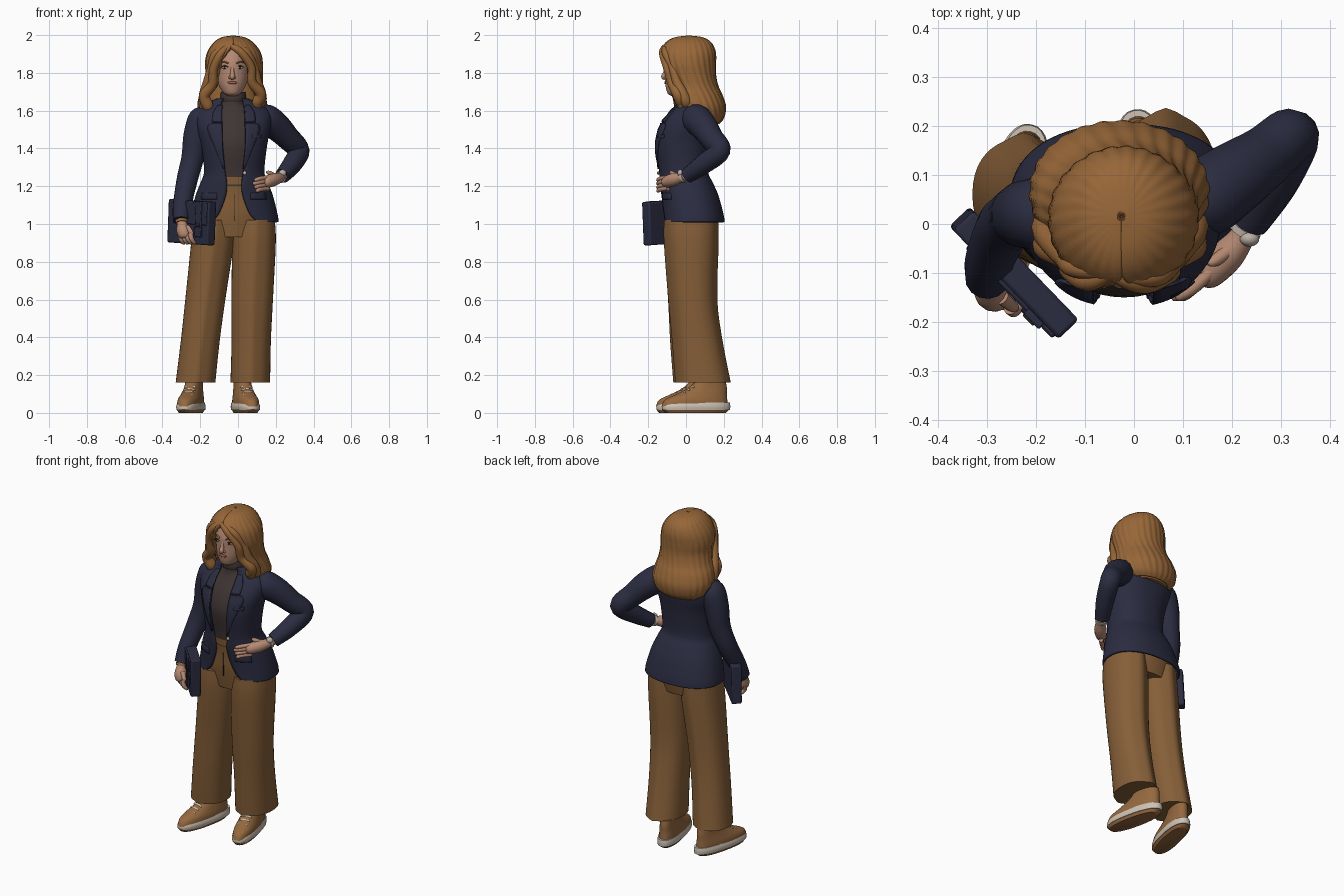
import bpy, bmesh, math
from mathutils import Vector

old = bpy.data.objects.get("Cube")
if old:
    bpy.data.objects.remove(old, do_unlink=True)


def material(name, r, g, b):
    m = bpy.data.materials.new(name)
    m.use_nodes = True
    m.diffuse_color = (r, g, b, 1)
    bsdf = m.node_tree.nodes["Principled BSDF"]
    bsdf.inputs["Base Color"].default_value = (r, g, b, 1)
    bsdf.inputs["Roughness"].default_value = .8
    return m


HAIR = material("copper_hair", .31, .135, .04)
PANTS = material("tan_trousers", .24, .115, .04)
NAVY = material("navy_cloth", .024, .025, .052)
SHIRT = material("dark_knit", .048, .036, .034)
SKIN = material("skin", .46, .25, .17)
SHOE = material("shoe_leather", .3, .14, .05)
SOLE = material("off_white", .62, .54, .46)
DARK = material("dark_brown", .03, .018, .014)
LIPS = material("lips", .33, .1, .085)
METAL = material("pale_metal", .5, .43, .38)


def finish(obj, mat, angle=40):
    """Give an object its colour and smooth shading."""
    obj.data.materials.append(mat)
    bpy.ops.object.select_all(action='DESELECT')
    bpy.context.view_layer.objects.active = obj
    obj.select_set(True)
    bpy.ops.object.shade_smooth_by_angle(angle=math.radians(angle))
    return obj


def mesh_object(name, bm, mat, angle=40):
    me = bpy.data.meshes.new(name)
    bm.to_mesh(me)
    bm.free()
    obj = bpy.data.objects.new(name, me)
    bpy.context.collection.objects.link(obj)
    return finish(obj, mat, angle)


def resample(rows, k):
    """Smooth curve through the given rows, k steps between each pair."""
    out = []
    for i in range(len(rows) - 1):
        p0, p1, p2 = rows[max(i - 1, 0)], rows[i], rows[i + 1]
        p3 = rows[min(i + 2, len(rows) - 1)]
        for j in range(k):
            t = j / k
            out.append([b + t * ((c - a) / 2 + t * (a - 2.5 * b + 2 * c - d / 2
                        + t * (1.5 * (b - c) + (d - a) / 2)))
                        for a, b, c, d in zip(p0, p1, p2, p3)])
    return out + [list(rows[-1])]


def loft(name, mat, rows, n=40, e=1, k=4, crease=0, ripple=0, thick=0):
    """Stack rings (z, cx, cy, rx, ry[, front gap half width]) from the bottom up."""
    bm = bmesh.new()
    is_open = len(rows[0]) == 6
    rings = []
    for row in resample(rows, k):
        z, cx, cy, rx, ry = row[:5]
        start = math.asin(min(max(row[5], 0) / rx, .98) ** (1 / e)) if is_open else 0
        ring = []
        for i in range(n + is_open):
            t = start + (math.tau - 2 * start) * i / n
            s, c = math.sin(t), math.cos(t)
            f = 1 + ripple * math.sin(26 * t + 25 * z)
            x = math.copysign(abs(s) ** e, s) * rx * f
            y = -math.copysign(abs(c) ** e, c) * (ry * f + crease * math.exp(-(s / .2) ** 2))
            ring.append(bm.verts.new((cx + x, cy + y, z)))
        rings.append(ring)
    for a, b in zip(rings, rings[1:]):
        for i in range(n):
            j = (i + 1) % len(a)
            bm.faces.new((a[i], a[j], b[j], b[i]))
    if not is_open:
        bm.faces.new(rings[0][::-1])
        bm.faces.new(rings[-1])
    obj = mesh_object(name, bm, mat, 50)
    if thick:
        mod = obj.modifiers.new("thickness", 'SOLIDIFY')
        mod.thickness, mod.offset = thick, -1
    return obj


def tube(name, mat, pts, k=5):
    """Round limb or lock through points (x, y, z, radius)."""
    cu = bpy.data.curves.new(name, 'CURVE')
    cu.dimensions, cu.bevel_depth, cu.bevel_resolution = '3D', 1, 5
    cu.use_fill_caps = True
    path = resample(pts, k)
    sp = cu.splines.new('POLY')
    sp.points.add(len(path) - 1)
    for p, (x, y, z, r) in zip(sp.points, path):
        p.co, p.radius = (x, y, z, 1), r
    obj = bpy.data.objects.new(name, cu)
    bpy.context.collection.objects.link(obj)
    bpy.ops.object.select_all(action='DESELECT')
    bpy.context.view_layer.objects.active = obj
    obj.select_set(True)
    bpy.ops.object.convert(target='MESH')
    return finish(bpy.context.object, mat, 60)


def ball(name, mat, loc, scale, turn=0):
    bpy.ops.mesh.primitive_uv_sphere_add(segments=20, ring_count=12, radius=1, location=loc)
    obj = bpy.context.object
    obj.name, obj.scale, obj.rotation_euler.z = name, scale, turn
    return finish(obj, mat, 60)


def box(name, mat, loc, size, parent=None, bevel=.008):
    bpy.ops.mesh.primitive_cube_add(size=1, location=loc)
    obj = bpy.context.object
    obj.name, obj.scale, obj.parent = name, size, parent
    bpy.ops.object.transform_apply(location=False, rotation=False, scale=True)
    mod = obj.modifiers.new("soft_edges", 'BEVEL')
    mod.width, mod.segments = bevel, 2
    return finish(obj, mat)


# Jacket shell, open at the front
jacket = [(1.01, -.02, .04, .235, .165, .13), (1.05, -.02, .037, .23, .162, .085),
          (1.15, -.02, .02, .205, .152, .045), (1.22, -.02, 0, .178, .142, .04),
          (1.28, -.02, -.015, .16, .132, .05), (1.42, -.02, -.02, .175, .145, .063),
          (1.52, -.025, 0, .2, .14, .063), (1.59, -.03, .02, .2, .11, .065),
          (1.635, -.03, .03, .15, .08, .06), (1.665, -.028, .015, .08, .075, .05)]
E = .88
loft("jacket", NAVY, jacket, n=56, e=E, thick=.012)
fine_jacket = resample(jacket, 8)


def jacket_patch(name, rows, lift=.006, cols=5):
    """Thin cloth panel on the jacket front from rows (z, x start, x end)."""
    bm = bmesh.new()
    grid = []
    for z, x0, x1 in resample(rows, 3):
        _, cx, cy, rx, ry, _ = min(fine_jacket, key=lambda r: abs(r[0] - z))
        line = []
        for i in range(cols):
            x = x0 + (x1 - x0) * i / (cols - 1)
            u = min(abs((x - cx) / rx), .99) ** (2 / E)
            line.append(bm.verts.new((x, cy - ry * (1 - u) ** (E / 2) - lift, z)))
        grid.append(line)
    for a, b in zip(grid, grid[1:]):
        for i in range(cols - 1):
            bm.faces.new((a[i], a[i + 1], b[i + 1], b[i]))
    bmesh.ops.recalc_face_normals(bm, faces=bm.faces)
    obj = mesh_object(name, bm, NAVY)
    obj.modifiers.new("thickness", 'SOLIDIFY').thickness = .007


for side, s in (("left", 1), ("right", -1)):
    edge = lambda d: -.022 + s * d
    jacket_patch(side + "_lapel", [(1.29, edge(.048), edge(.055)), (1.4, edge(.06), edge(.1)),
                                   (1.5, edge(.062), edge(.14)), (1.535, edge(.062), edge(.125))])
    jacket_patch(side + "_collar", [(1.54, edge(.062), edge(.115)), (1.59, edge(.064), edge(.11)),
                                    (1.63, edge(.06), edge(.085))])
    jacket_patch(side + "_pocket_flap", [(1.13, edge(.09), edge(.175)), (1.165, edge(.09), edge(.17))])
jacket_patch("chest_pocket", [(1.455, .075, .125), (1.475, .075, .125)])
ball("jacket_button", METAL, (.035, -.147, 1.27), (.01, .006, .01))

# Knitted top with high neck
loft("knit_top", SHIRT, [(1.2, -.02, -.01, .145, .115), (1.28, -.02, -.015, .145, .116),
                         (1.42, -.02, -.02, .16, .13), (1.52, -.022, 0, .17, .122),
                         (1.6, -.024, .012, .11, .085), (1.635, -.025, .005, .064, .066),
                         (1.695, -.026, .005, .06, .062)])
loft("rolled_neck", SHIRT, [(1.645, -.025, .004, .064, .066), (1.665, -.025, .004, .069, .071),
                            (1.7, -.026, .004, .064, .066)])

# Trousers
loft("trouser_hips", PANTS, [(.93, -.025, .03, .19, .12), (1.05, -.02, .03, .205, .14),
                             (1.15, -.02, .01, .18, .126), (1.25, -.02, -.01, .145, .118)])
loft("waistband", PANTS, [(1.21, -.02, -.005, .16, .126), (1.25, -.02, -.01, .15, .125)], k=1)
loft("right_trouser_leg", PANTS, [(.16, -.225, .06, .105, .115), (.38, -.2, .04, .103, .112),
                                  (.6, -.173, .03, .106, .113), (.9, -.135, .026, .113, .13),
                                  (1.02, -.125, .028, .108, .13)], e=.9, crease=.012)
loft("left_trouser_leg", PANTS, [(.16, .065, .09, .105, .135), (.38, .07, .06, .104, .122),
                                 (.6, .075, .036, .11, .118), (.9, .085, .028, .115, .133),
                                 (1.02, .087, .028, .108, .132)], e=.9, crease=.012)
box("trouser_fly", DARK, (-.02, -.113, 1.11), (.004, .008, .19), bevel=.001)

# Shoes, each built straight and then turned outward
for side, x, y, turn in (("left", .04, .05, .22), ("right", -.25, .02, -.22)):
    parts = [
        loft(side + "_outsole", SHOE, [(0, 0, 0, .05, .165), (.018, 0, 0, .06, .182)], e=.85, k=1),
        loft(side + "_midsole", SOLE, [(.016, 0, .004, .062, .183), (.035, 0, .004, .064, .184),
                                       (.055, 0, .01, .058, .176)], e=.85),
        loft(side + "_shoe_upper", SHOE, [(.035, 0, -.004, .06, .179), (.07, 0, .004, .058, .168),
                                          (.1, 0, .035, .051, .135), (.13, 0, .065, .045, .105),
                                          (.165, 0, .082, .043, .082)], e=.9),
        loft(side + "_sock", DARK, [(.14, 0, .085, .036, .06), (.25, 0, .085, .036, .05)]),
    ]
    for i in range(4):
        parts.append(ball(side + "_lace", SOLE, (0, -.088 + .024 * i, .094 + .014 * i), (.034, .008, .009)))
    for o in parts:
        ox, oy = o.location.x, o.location.y
        o.rotation_euler.z = turn
        o.location.x = x + ox * math.cos(turn) - oy * math.sin(turn)
        o.location.y = y + ox * math.sin(turn) + oy * math.cos(turn)

# Sleeves
tube("left_sleeve", NAVY, [(.1, .035, 1.575, .05), (.14, .05, 1.56, .078), (.2, .09, 1.52, .075),
                           (.265, .135, 1.455, .064), (.322, .178, 1.388, .057),
                           (.285, .09, 1.315, .052), (.235, .005, 1.255, .041)], 6)
tube("right_sleeve", NAVY, [(-.165, .02, 1.59, .045), (-.19, .02, 1.555, .074), (-.22, .02, 1.47, .07),
                            (-.24, .015, 1.35, .061), (-.268, -.01, 1.24, .057),
                            (-.295, -.075, 1.1, .05), (-.3, -.112, 1.02, .045)], 6)

# Left hand on the hip, with watch
tube("left_hand", SKIN, [(.24, .01, 1.258, .026), (.222, -.025, 1.247, .026), (.19, -.065, 1.235, .034),
                         (.15, -.105, 1.222, .03), (.135, -.118, 1.218, .014)])
for i in range(4):
    z = 1.245 - .019 * i
    tube("left_finger", SKIN, [(.16, -.095, z, .013), (.12, -.132, z - .004, .012),
                               (.085 + .008 * abs(i - 1), -.148, z - .012, .01), (.078 + .008 * abs(i - 1), -.15, z - .014, .004)])
tube("left_thumb", SKIN, [(.2, -.05, 1.25, .015), (.165, -.075, 1.27, .012), (.15, -.08, 1.275, .005)])
tube("watch_band", METAL, [(.231, -.008, 1.252, .032), (.224, -.02, 1.248, .032)], 1)
ball("watch_face", METAL, (.236, -.03, 1.27), (.02, .016, .018))

# Right hand hanging over the bag, with bracelet
tube("right_hand", SKIN, [(-.3, -.112, 1.03, .026), (-.297, -.125, 1.0, .027), (-.29, -.14, .965, .036),
                          (-.28, -.15, .935, .03), (-.278, -.152, .925, .014)])
for i in range(4):
    x = -.31 + .019 * i
    y = -.13 - .014 * i
    tube("right_finger", SKIN, [(x, y, .95, .013), (x + .008, y - .006, .92, .012),
                                (x + .022, y + .006, .9, .01), (x + .027, y + .01, .898, .004)])
tube("right_thumb", SKIN, [(-.27, -.15, .985, .015), (-.248, -.168, .955, .012), (-.24, -.17, .935, .005)])
tube("bracelet", SHOE, [(-.299, -.116, 1.018, .034), (-.298, -.122, 1.005, .033)], 1)

# Flat bag under the arm
bag = box("bag", NAVY, (-.245, -.1, 1.01), (.31, .058, .23))
bag.rotation_euler = (0, math.radians(3), math.radians(-46))
box("bag_flap", NAVY, (.02, -.03, .05), (.25, .014, .12), bag, .005)
box("bag_strap", NAVY, (.09, -.036, .02), (.045, .016, .19), bag, .004)
box("bag_clasp", DARK, (.09, -.044, -.01), (.03, .008, .022), bag, .003)

# Head and face
loft("head", SKIN, [(1.678, -.03, -.055, .02, .022), (1.69, -.03, -.052, .042, .044),
                    (1.715, -.03, -.035, .062, .07), (1.75, -.03, -.022, .077, .088),
                    (1.8, -.03, -.01, .087, .1), (1.86, -.03, 0, .09, .108), (1.93, -.03, .01, .075, .09)])
tube("nose", SKIN, [(-.03, -.102, 1.835, .008), (-.03, -.111, 1.8, .011), (-.03, -.118, 1.78, .014),
                    (-.03, -.11, 1.767, .008)])
ball("mouth", LIPS, (-.03, -.107, 1.748), (.026, .008, .008))
for side, s in (("left", 1), ("right", -1)):
    x = -.03 + s * .04
    ball(side + "_nostril_wing", SKIN, (-.03 + s * .012, -.106, 1.775), (.009, .01, .008))
    ball(side + "_eye", SOLE, (x, -.094, 1.828), (.016, .009, .008), s * .4)
    ball(side + "_iris", DARK, (x, -.101, 1.828), (.007, .004, .007))
    tube(side + "_upper_lid", DARK, [(x - .018, -.1 + s * .008, 1.83, .002), (x, -.104, 1.838, .003),
                                     (x + .018, -.1 + s * .008, 1.831, .002)])
    tube(side + "_brow", HAIR, [(x - s * .02, -.106, 1.85, .004), (x + s * .005, -.1, 1.859, .004),
                                (x + s * .026, -.084, 1.852, .002)])
    ball(side + "_ear", SKIN, (-.03 + s * .09, 0, 1.8), (.012, .02, .03))

# Hair shell open around the face, with front locks
loft("hair", HAIR, [(1.53, -.03, .1, .12, .075, .09), (1.56, -.03, .09, .16, .11, .148),
                    (1.62, -.03, .068, .183, .143, .165), (1.68, -.03, .052, .174, .142, .14),
                    (1.73, -.025, .036, .157, .135, .1), (1.79, -.02, .02, .15, .138, .085),
                    (1.85, -.022, .01, .153, .148, .078), (1.91, -.022, .01, .14, .147, .04),
                    (1.96, -.024, .013, .105, .122, 0), (1.988, -.026, .015, .062, .075, 0),
                    (1.998, -.026, .015, .004, .004, 0)], n=130, ripple=.012, thick=.025)
loft("nape_hair", HAIR, [(1.53, -.03, .1, .1, .06), (1.6, -.03, .09, .14, .08), (1.8, -.03, .07, .1, .07)])
for d in (0, .028):
    tube("right_front_lock", HAIR, [(-.045, -.1, 1.945, .012), (-.092 - d, -.118 + d, 1.9, .02),
         (-.128 - d / 2, -.095 + d, 1.82, .023), (-.135 - d, -.07 + d, 1.74, .026),
         (-.178, -.045 + d, 1.68, .029), (-.16 - d / 2, -.03 + d, 1.62, .03), (-.175 + d, -.03 + d, 1.575, .006)], 6)
    tube("left_front_lock", HAIR, [(-.045, -.105, 1.945, .012), (.015 + d, -.122 + d / 2, 1.91, .021),
         (.07 + d / 2, -.1 + d, 1.83, .022), (.075 + d, -.075 + d, 1.75, .025),
         (.12, -.045 + d, 1.69, .029), (.103 + d / 2, -.025 + d, 1.64, .029), (.11 - d, -.02 + d, 1.595, .006)], 6)
